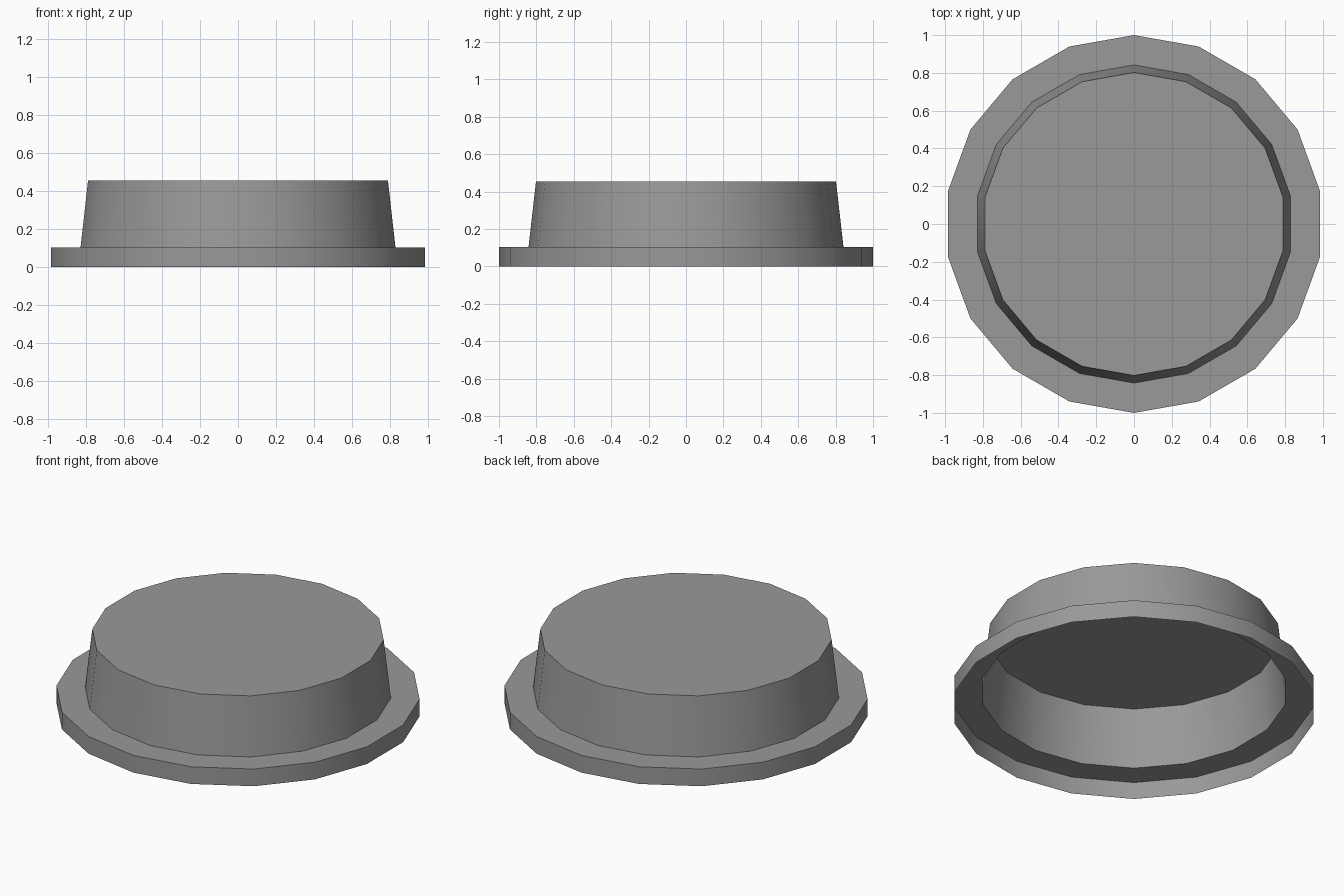
import bpy
import bmesh
import math

cube = bpy.data.objects.get("Cube")
if cube:
    bpy.data.objects.remove(cube, do_unlink=True)

SIDES = 18

grey = bpy.data.materials.new("mid grey")
grey.use_nodes = True
colour = (0.32, 0.32, 0.32, 1)
grey.diffuse_color = colour
grey.node_tree.nodes["Principled BSDF"].inputs["Base Color"].default_value = colour

# Thin shell profile (radius, height): flange rim, flange top, tapered wall
profile = [(1, 0), (1, 0.104), (0.842, 0.104), (0.802, 0.455)]

bm = bmesh.new()


def ring(radius, z):
    """One loop of points with a corner on the y axis."""
    angles = [math.pi / 2 + i * math.tau / SIDES for i in range(SIDES)]
    return [bm.verts.new((radius * math.cos(a), radius * math.sin(a), z)) for a in angles]


# Stack the rings, bridge them and close the top; the underside stays open
rings = [ring(r, z) for r, z in profile]
for low, high in zip(rings, rings[1:]):
    for i in range(SIDES):
        j = (i + 1) % SIDES
        bm.faces.new((low[i], low[j], high[j], high[i]))
bm.faces.new(rings[-1])

mesh = bpy.data.meshes.new("flanged_cap")
bm.to_mesh(mesh)
bm.free()
mesh.materials.append(grey)
cap = bpy.data.objects.new("flanged_cap", mesh)
bpy.context.collection.objects.link(cap)

# Smooth around the sides, crisp at the rims
bpy.ops.object.select_all(action="DESELECT")
cap.select_set(True)
bpy.context.view_layer.objects.active = cap
bpy.ops.object.shade_smooth_by_angle(angle=math.radians(30))
